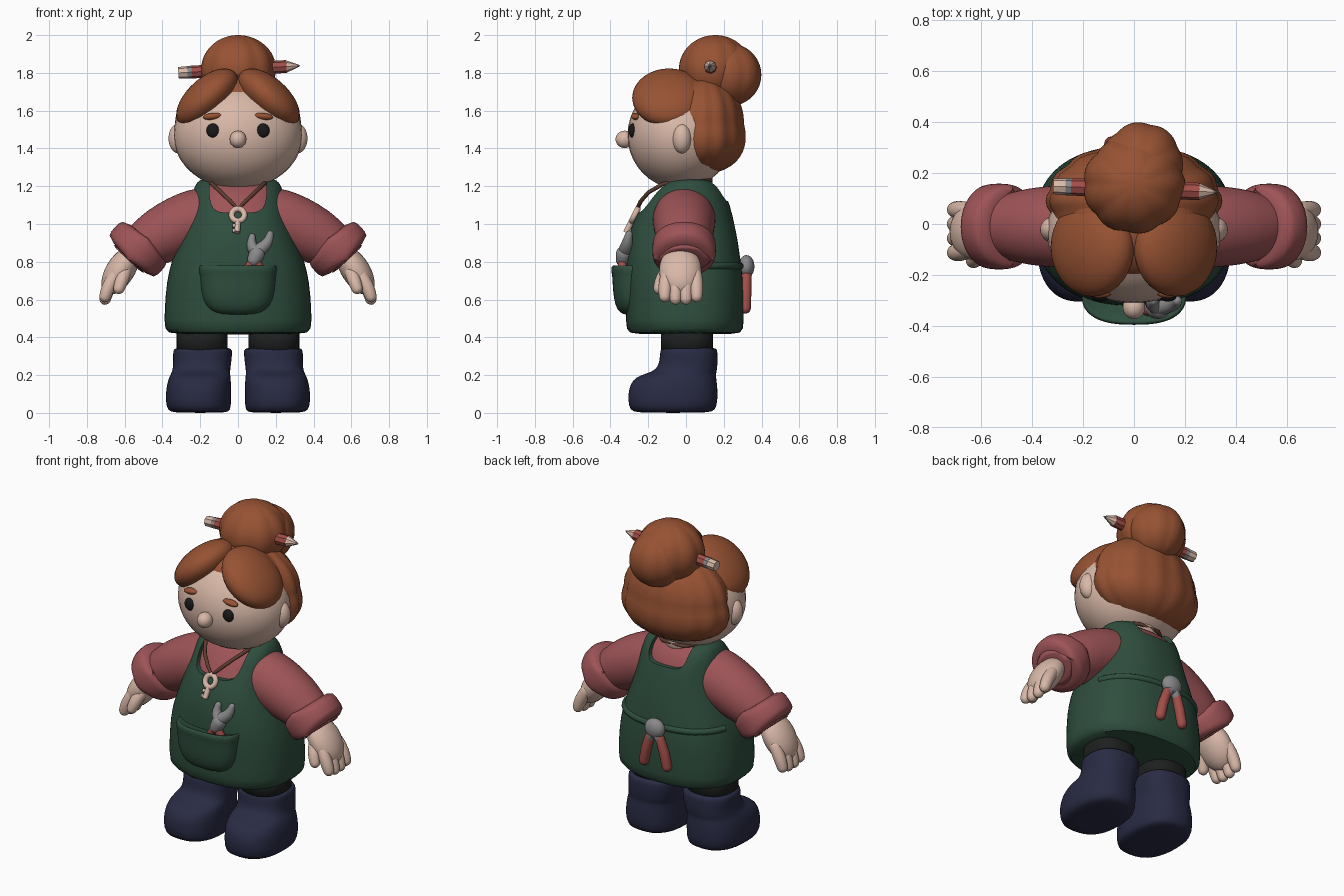
import bpy, bmesh
from math import sin, cos, pi, atan2, copysign, radians
from mathutils import Vector, Matrix

if "Cube" in bpy.data.objects:
    bpy.data.objects.remove(bpy.data.objects["Cube"])


def material(name, *rgb):
    m = bpy.data.materials.new(name)
    m.use_nodes = True
    m.diffuse_color = (*rgb, 1)
    node = next(n for n in m.node_tree.nodes if n.type == 'BSDF_PRINCIPLED')
    node.inputs["Base Color"].default_value = (*rgb, 1)
    node.inputs["Roughness"].default_value = 0.8
    return m


HAIR = material("auburn hair", .31, .085, .033)
SKIN = material("skin", .69, .48, .39)
SHIRT = material("rose shirt", .34, .088, .095)
GREEN = material("green apron", .028, .077, .048)
NAVY = material("navy boots", .022, .024, .058)
DARK = material("dark trousers", .013, .014, .014)
STEEL = material("grey steel", .25, .25, .26)
RED = material("red handle", .36, .075, .065)
BLACK = material("black eye", .01, .01, .011)
BROWN = material("brown cord", .11, .045, .03)


def finish(name, bm, mat, mirror=False, subsurf=0, smooth=True):
    bmesh.ops.recalc_face_normals(bm, faces=bm.faces)
    me = bpy.data.meshes.new(name)
    bm.to_mesh(me)
    bm.free()
    me.materials.append(mat)
    for p in me.polygons:
        p.use_smooth = smooth
    ob = bpy.data.objects.new(name, me)
    bpy.context.collection.objects.link(ob)
    if mirror:
        ob.modifiers.new("mirror", 'MIRROR').use_mirror_merge = False
    if subsurf:
        mod = ob.modifiers.new("subsurf", 'SUBSURF')
        mod.levels = mod.render_levels = subsurf
    return ob


def stack(name, rings, mat, **kw):
    """Bridge a list of point rings and cap both ends."""
    bm = bmesh.new()
    rows = [[bm.verts.new(p) for p in r] for r in rings]
    n = len(rows[0])
    for a, b in zip(rows, rows[1:]):
        for i in range(n):
            j = (i + 1) % n
            bm.faces.new((a[i], a[j], b[j], b[i]))
    bm.faces.new(rows[0])
    bm.faces.new(rows[-1])
    return finish(name, bm, mat, **kw)


def oval(cx, cy, rx, ry, power=2.4, n=40):
    pts = []
    for i in range(n):
        c, s = cos(2 * pi * i / n), sin(2 * pi * i / n)
        pts.append((cx + rx * copysign(abs(c) ** (2 / power), c),
                    cy + ry * copysign(abs(s) ** (2 / power), s)))
    return pts


def loft(name, rows, mat, power=2.4, **kw):
    """Rows are (z, centre x, centre y, radius x, radius y)."""
    return stack(name, [[(x, y, z) for x, y in oval(cx, cy, rx, ry, power)]
                        for z, cx, cy, rx, ry in rows], mat, **kw)


def tube(name, pts, mat, n=16, rounded=True, **kw):
    """Tube through (x, y, z, radius) points, with optional round ends."""
    ps = [(Vector(p[:3]), p[3]) for p in pts]
    dirs = [(ps[min(i + 1, len(ps) - 1)][0] - ps[max(i - 1, 0)][0]).normalized()
            for i in range(len(ps))]
    steps = [(p, r, d) for (p, r), d in zip(ps, dirs)]
    if rounded:
        (p0, r0, d0), (p1, r1, d1) = steps[0], steps[-1]
        caps = [radians(a) for a in (25, 50, 75, 87)]
        steps = [(p0 - d0 * r0 * sin(a), r0 * cos(a), d0) for a in reversed(caps)] + steps
        steps += [(p1 + d1 * r1 * sin(a), r1 * cos(a), d1) for a in caps]
    rings = []
    for p, r, d in steps:
        u = d.cross(Vector((0, 1, 0) if abs(d.y) < .9 else (1, 0, 0))).normalized()
        v = d.cross(u)
        rings.append([p + (u * cos(t) + v * sin(t)) * r
                      for t in (2 * pi * i / n for i in range(n))])
    return stack(name, rings, mat, **kw)


def blob(name, centre, radii, mat, tilt=0, lobes=0, depth=.04, full=0, **kw):
    """Ellipsoid tilted about y, optionally grooved into locks and fuller below."""
    bm = bmesh.new()
    bmesh.ops.create_uvsphere(bm, u_segments=64 if lobes else 32,
                              v_segments=32 if lobes else 20, radius=1)
    for v in bm.verts:
        f = 1 + full * max(0, -v.co.z)
        if lobes:
            f *= 1 + depth * (abs(cos(lobes * atan2(v.co.y, v.co.x) / 2)) - .6)
        v.co.x *= f
        v.co.y *= f
    bm.transform(Matrix.Translation(centre) @ Matrix.Rotation(tilt, 4, 'Y')
                 @ Matrix.Diagonal((*radii, 1)))
    return finish(name, bm, mat, **kw)


def wire(name, pts, radius, mat, cyclic=False):
    cu = bpy.data.curves.new(name, 'CURVE')
    cu.dimensions = '3D'
    cu.bevel_depth, cu.bevel_resolution, cu.use_fill_caps = radius, 3, True
    sp = cu.splines.new('POLY')
    sp.points.add(len(pts) - 1)
    for q, p in zip(sp.points, pts):
        q.co = (*p, 1)
    sp.use_cyclic_u = cyclic
    sp.use_smooth = True
    cu.materials.append(mat)
    ob = bpy.data.objects.new(name, cu)
    bpy.context.collection.objects.link(ob)


# Boots and trouser legs
loft("boot", [(0, .2, -.07, .14, .19), (.012, .207, -.07, .168, .228),
              (.07, .21, -.07, .174, .238), (.13, .208, -.068, .172, .235),
              (.175, .204, -.06, .166, .222), (.2, .2, -.042, .159, .2),
              (.217, .196, -.008, .154, .17), (.25, .19, .013, .152, .154),
              (.32, .187, .015, .158, .153), (.34, .187, .015, .153, .148),
              (.345, .187, .015, .13, .128)],
     NAVY, mirror=True, subsurf=1)
loft("trouser_leg", [(.3, .19, .005, .135, .137), (.47, .19, .005, .135, .137)],
     DARK, mirror=True)

# Apron over shirt
body = [(.415, 0, -.005, .355, .285), (.43, 0, -.006, .392, .312), (.55, 0, -.006, .39, .314),
        (.7, 0, -.01, .378, .314), (.8, 0, -.015, .354, .305), (.9, 0, -.018, .315, .295),
        (1.0, 0, -.015, .28, .272), (1.1, 0, 0, .254, .234), (1.18, 0, .01, .238, .192),
        (1.225, 0, .02, .218, .135), (1.243, 0, .02, .185, .085)]
apron = loft("apron", body, GREEN, 2.4, subsurf=1)
loft("shirt", [(z - .012, cx, cy, rx - .02, ry - .022) for z, cx, cy, rx, ry in body[4:]],
     SHIRT, 2.4, subsurf=1)
for label, y0, y1, rx, rz in (("front", -.6, .03, .152, .21), ("back", 0, .6, .13, .15)):
    cutter = stack("neckline_cutter_" + label,
                   [[(x, y, z) for x, z in oval(0, 1.27, rx, rz, 5)] for y in (y0, y1)], GREEN)
    cutter.hide_render = True
    mod = apron.modifiers.new("neckline", 'BOOLEAN')
    mod.operation, mod.solver, mod.object = 'DIFFERENCE', 'EXACT', cutter
bpy.context.view_layer.update()
cut = bpy.data.meshes.new_from_object(apron.evaluated_get(bpy.context.evaluated_depsgraph_get()))
apron.modifiers.clear()
apron.data = cut
cut.set_sharp_from_angle(angle=radians(40))
for ob in [o for o in bpy.data.objects if o.name.startswith("neckline_cutter")]:
    bpy.data.objects.remove(ob)

# Back waist hem and front pocket
wire("waist_hem", [(x, y, .778) for x, y in oval(0, -.012, .35, .298, 2.4) if y > .08],
     .02, GREEN)
loft("pocket", [(.518, 0, -.27, .08, .05), (.53, 0, -.27, .13, .08), (.565, 0, -.27, .175, .105),
                (.64, 0, -.27, .197, .117), (.73, 0, -.27, .2, .12), (.745, 0, -.27, .207, .126),
                (.775, 0, -.27, .207, .126), (.785, 0, -.27, .195, .112),
                (.76, 0, -.27, .185, .1)], GREEN, 2.6, subsurf=1)

# Arms
tube("sleeve", [(.13, -.01, 1.035, .165), (.22, -.01, 1.02, .17), (.31, -.01, .99, .162),
                (.41, -.01, .938, .153), (.475, -.01, .9, .135)],
     SHIRT, n=24, mirror=True, subsurf=1)
mid, axis = Vector((.53, -.01, .866)), Vector((.68, 0, -.73))
tube("cuff", [(*(mid + axis * t), r) for t, r in
              ((-.06, .1), (-.085, .14), (-.075, .163), (-.03, .17), (.03, .17), (.07, .163),
               (.082, .14), (.06, .1))], SHIRT, n=28, rounded=False, mirror=True, subsurf=1)
blob("palm", (.622, -.03, .755), (.076, .112, .145), SKIN, tilt=-.57, mirror=True)
for i in range(4):
    y = -.112 + .056 * i
    tip = .605 if i in (1, 2) else .618
    tube("finger", [(.65, y * .9, .73, .037), (.688, y, .665, .038), (.703, y, tip, .033)],
         SKIN, n=12, mirror=True, subsurf=1)
tube("thumb", [(.595, -.09, .76, .038), (.612, -.13, .71, .038), (.63, -.143, .66, .032)],
     SKIN, n=12, mirror=True, subsurf=1)

# Head and face
tube("neck", [(0, .02, 1.16, .12), (0, .02, 1.3, .12)], SKIN, n=24, rounded=False)
blob("head", (0, -.03, 1.47), (.342, .28, .285), SKIN)
blob("ear", (.312, -.022, 1.453), (.056, .052, .08), SKIN, mirror=True)
blob("nose", (0, -.325, 1.448), (.044, .048, .046), SKIN)
blob("eye", (.132, -.284, 1.495), (.035, .02, .037), BLACK, mirror=True)
blob("eyebrow", (.135, -.266, 1.57), (.05, .024, .018), HAIR, tilt=.12, mirror=True)

# Hair
blob("hair_back", (0, .09, 1.53), (.328, .218, .265), HAIR, lobes=14, full=.3)
blob("hair_fringe", (.163, -.09, 1.668), (.2, .195, .105), HAIR, tilt=.74, mirror=True)
blob("hair_crown", (0, .01, 1.665), (.25, .215, .128), HAIR)
blob("bun", (0, .155, 1.82), (.197, .19, .18), HAIR, lobes=9, depth=.05)
blob("bun_coil", (.03, .232, 1.79), (.16, .165, .165), HAIR, lobes=7, depth=.05)

# Pencil through the bun
start, end = Vector((-.315, .148, 1.8)), Vector((.328, .125, 1.838))
for part, a, b, r0, r1, mat in (("eraser", 0, .075, .031, .033, SKIN),
                                ("band", .075, .11, .034, .034, STEEL),
                                ("shaft", .11, .89, .034, .034, RED),
                                ("wood", .89, .975, .032, .01, SKIN),
                                ("lead", .975, 1, .01, .002, STEEL)):
    tube("pencil_" + part, [(*start.lerp(end, a), r0), (*start.lerp(end, b), r1)], mat,
         n=8, rounded=False, smooth=False)

# Necklace and key
half = [(.04, -.24, 1.12), (.09, -.198, 1.168), (.135, -.125, 1.21), (.155, -.03, 1.232),
        (.13, .08, 1.235), (.07, .13, 1.23)]
wire("necklace", [(0, -.258, 1.08)] + half + [(-x, y, z) for x, y, z in reversed(half)],
     .011, BROWN, cyclic=True)


def on_key(x, z):
    return (x, -.25 - (1.09 - z) * .5, z)


wire("key_ring", [on_key(.034 * cos(t), 1.048 + .032 * sin(t))
                  for t in (2 * pi * i / 20 for i in range(20))], .016, SKIN, cyclic=True)
wire("key_shaft", [on_key(0, 1.02), on_key(-.005, .955)], .016, SKIN)
for z in (.965, .992):
    wire("key_tooth", [on_key(0, z), on_key(-.03, z)], .011, SKIN)

# Wide-jawed tool in the pocket, pliers hung behind
for x, z in ((.065, .91), (.16, .925)):
    tube("cutter_jaw", [(.1, -.322, .855, .04), (x, -.312, z - .03, .032),
                        (x + .01, -.302, z + .02, .02)], STEEL, n=12, subsurf=1)
tube("cutter_joint", [(.1, -.33, .84, .044), (.085, -.335, .81, .038)], STEEL, subsurf=1)
for x in (.045, .125):
    tube("cutter_handle", [(.085, -.34, .82, .022), (x, -.335, .75, .025)], RED, n=12)
blob("pliers_joint", (-.01, .32, .775), (.064, .042, .06), STEEL)
for s in (1, -1):
    tube("pliers_neck", [(-.01, .322, .765, .03), (-.01 + s * .035, .32, .71, .026)], STEEL, n=12)
    tube("pliers_handle", [(-.01 + s * .034, .32, .72, .027), (-.01 + s * .06, .316, .64, .03),
                           (-.01 + s * .078, .314, .555, .03)], RED, n=12)
